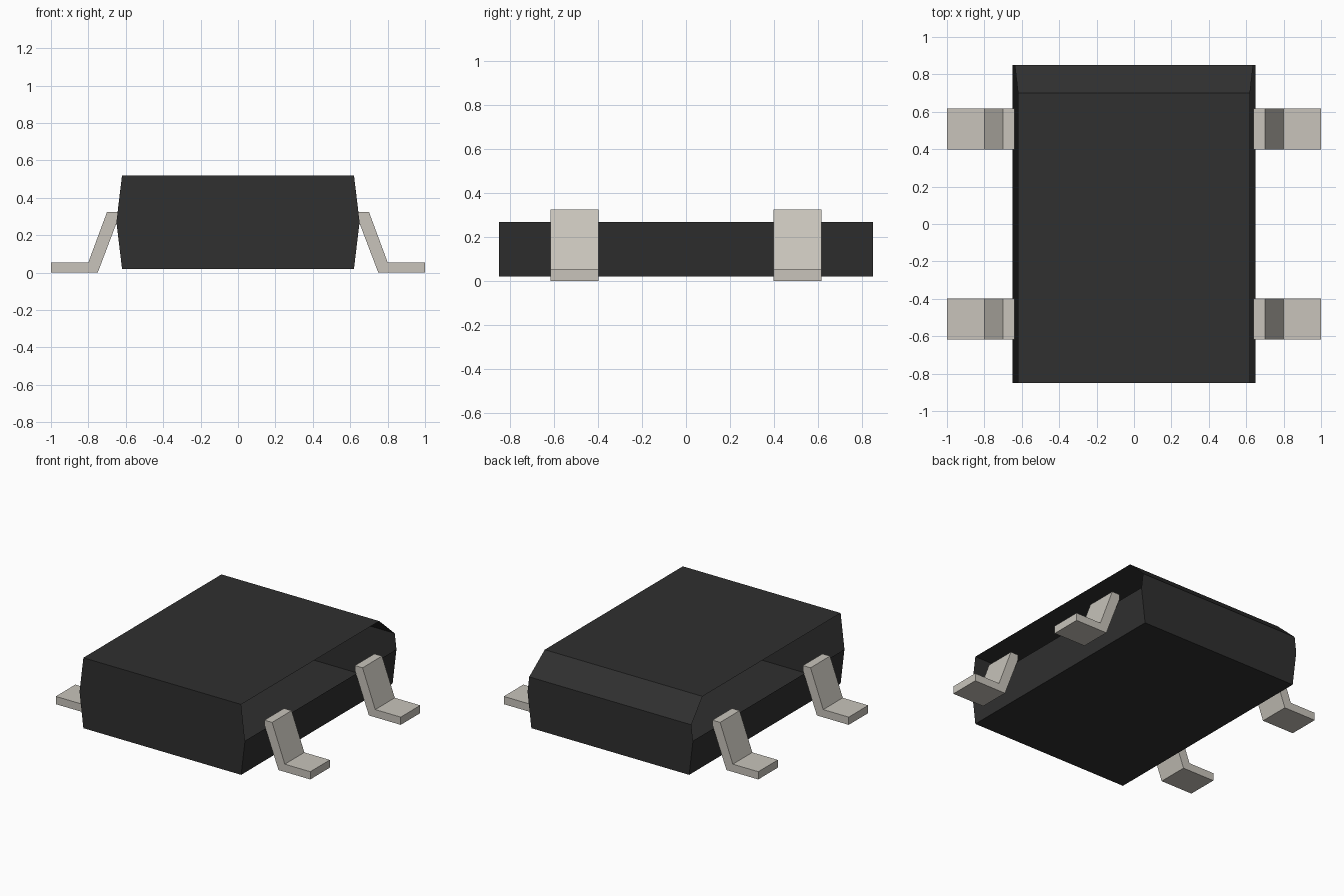
import bpy, bmesh

cube = bpy.data.objects.get("Cube")
if cube:
    bpy.data.objects.remove(cube, do_unlink=True)


def material(name, rgb):
    m = bpy.data.materials.new(name)
    m.use_nodes = True
    m.diffuse_color = (*rgb, 1)
    m.node_tree.nodes["Principled BSDF"].inputs["Base Color"].default_value = (*rgb, 1)
    return m


def make_object(name, bm, mat):
    mesh = bpy.data.meshes.new(name)
    bm.to_mesh(mesh)
    bm.free()
    mesh.materials.append(mat)
    obj = bpy.data.objects.new(name, mesh)
    bpy.context.collection.objects.link(obj)
    return obj


black = material("black plastic", (0.029, 0.029, 0.029))
metal = material("tinned metal", (0.578, 0.552, 0.497))

# Package body: tapered shell, chamfered at the back, upper flanks left open
FRONT, BACK, CHAMFER_Y = -0.85, 0.85, 0.70
BOTTOM, MID, CHAMFER_Z, TOP = 0.02, 0.27, 0.38, 0.52

bm = bmesh.new()


def edge_pair(x, y, z):
    return [bm.verts.new((s * x, y, z)) for s in (-1, 1)]


front_low = edge_pair(0.62, FRONT, BOTTOM)
front_mid = edge_pair(0.65, FRONT, MID)
front_top = edge_pair(0.62, FRONT, TOP)
back_low = edge_pair(0.62, BACK, BOTTOM)
back_mid = edge_pair(0.65, BACK, MID)
back_high = edge_pair(0.637, BACK, CHAMFER_Z)
back_top = edge_pair(0.62, CHAMFER_Y, TOP)


def strip(a, b):
    bm.faces.new((a[0], a[1], b[1], b[0]))


# Continuous band around the body, then the two lower flanks
band = [front_low, front_mid, front_top, back_top, back_high, back_mid, back_low]
for a, b in zip(band, band[1:] + band[:1]):
    strip(a, b)
bm.faces.new((front_low[1], back_low[1], back_mid[1], front_mid[1]))
bm.faces.new((front_low[0], front_mid[0], back_mid[0], back_low[0]))
make_object("package_body", bm, black)

# Bent leads: one side profile extruded along y, mirrored to all four corners
PROFILE = [(1.0, 0.0), (1.0, 0.055), (0.80, 0.055), (0.70, 0.325),
           (0.64, 0.325), (0.64, 0.29), (0.75, 0.0)]


def lead(name, side, y0, y1):
    bm = bmesh.new()
    near = [bm.verts.new((side * x, y0, z)) for x, z in PROFILE]
    far = [bm.verts.new((side * x, y1, z)) for x, z in PROFILE]
    n = len(PROFILE)
    bm.faces.new(near)
    bm.faces.new(far[::-1])
    for i in range(n):
        j = (i + 1) % n
        bm.faces.new((near[j], near[i], far[i], far[j]))
    bmesh.ops.recalc_face_normals(bm, faces=bm.faces)
    make_object(name, bm, metal)


for side, side_name in ((1, "left"), (-1, "right")):
    lead("front_%s_lead" % side_name, side, -0.617, -0.398)
    lead("back_%s_lead" % side_name, side, 0.398, 0.617)
